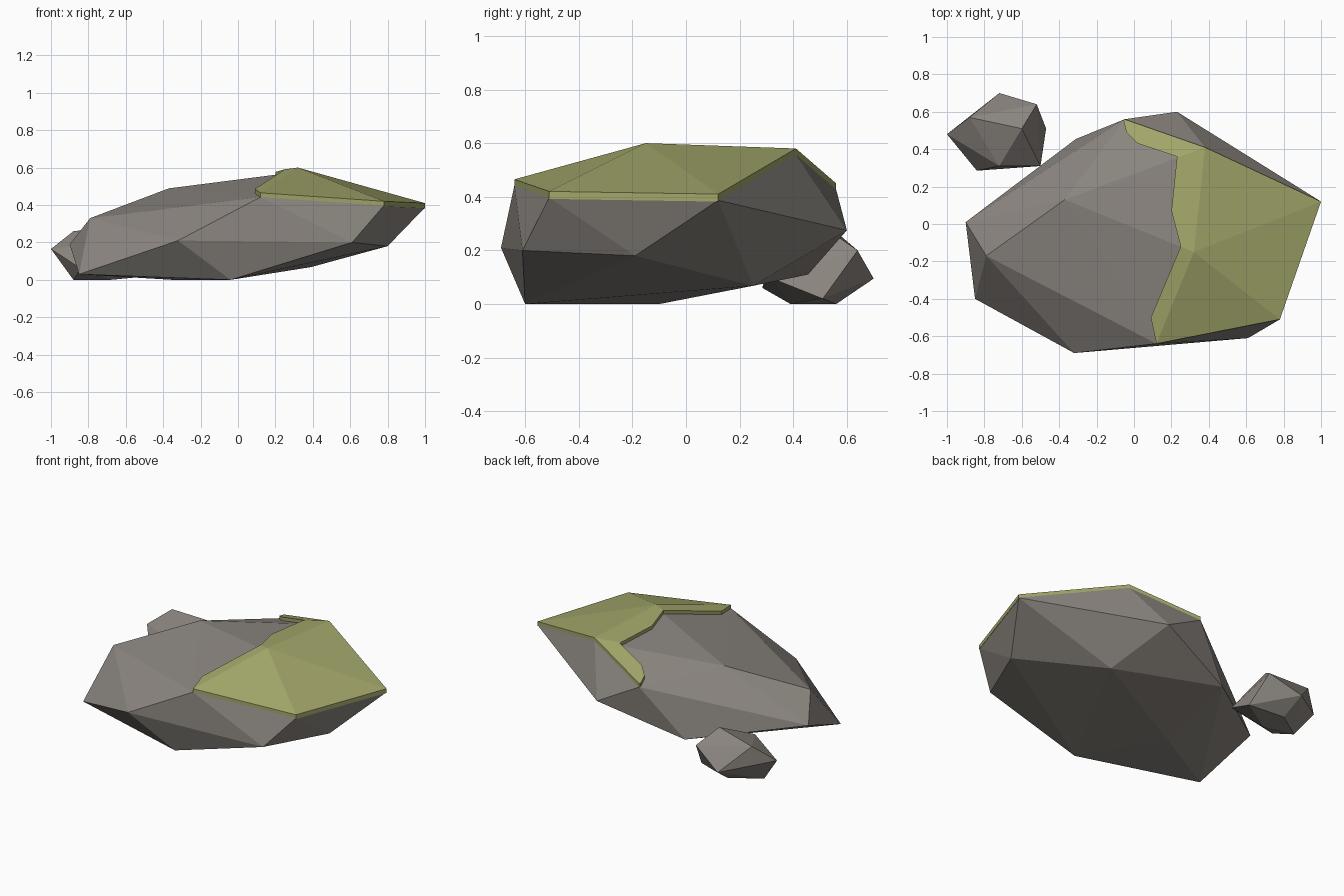
import bpy
import bmesh
from mathutils import Vector

cube = bpy.data.objects.get("Cube")
if cube:
    bpy.data.objects.remove(cube, do_unlink=True)


def make_material(name, rgb):
    mat = bpy.data.materials.new(name)
    mat.use_nodes = True
    colour = (*rgb, 1.0)
    mat.diffuse_color = colour
    mat.node_tree.nodes["Principled BSDF"].inputs["Base Color"].default_value = colour
    return mat


def add_object(name, bm, mat):
    bmesh.ops.recalc_face_normals(bm, faces=bm.faces[:])
    mesh = bpy.data.meshes.new(name)
    bm.to_mesh(mesh)
    bm.free()
    mesh.materials.append(mat)
    obj = bpy.data.objects.new(name, mesh)
    bpy.context.collection.objects.link(obj)
    return obj


def add_hull(name, points, mat):
    """Faceted stone: the convex hull of a few corner points."""
    bm = bmesh.new()
    for p in points:
        bm.verts.new(p)
    result = bmesh.ops.convex_hull(bm, input=bm.verts[:])
    unused = {g for g in result["geom_interior"] + result["geom_unused"]
              if isinstance(g, bmesh.types.BMVert)}
    bmesh.ops.delete(bm, geom=list(unused), context='VERTS')
    return add_object(name, bm, mat)


def lowered(points, drop):
    return [Vector(p) - Vector((0, 0, drop)) for p in points]


stone = make_material("grey stone", (0.26, 0.238, 0.215))
moss = make_material("olive moss", (0.37, 0.39, 0.145))

# Boulder: crown corners (shared with the moss) and lower corners
crown = [(0.12, -0.64, 0.465), (0.78, -0.51, 0.42), (1.0, 0.12, 0.41),
         (0.38, 0.41, 0.58), (-0.05, 0.56, 0.45), (0.32, -0.15, 0.60),
         (-0.37, 0.13, 0.512)]
flanks = [(-0.90, 0.01, 0.19), (-0.85, -0.40, 0.03), (-0.79, -0.17, 0.33),
          (-0.31, 0.455, 0.11), (0.23, 0.60, 0.275), (0.61, -0.61, 0.20),
          (-0.32, -0.69, 0.21), (0.80, -0.19, 0.18)]
base = [(-0.04, -0.60, 0), (-0.35, -0.10, 0), (0.39, 0.25, 0.068)]
add_hull("boulder", lowered(crown, 0.023) + flanks + base, stone)

# Small stone beside the boulder
add_hull("small_stone", [
    (-1.0, 0.48, 0.165), (-0.88, 0.57, 0.26), (-0.72, 0.70, 0.095),
    (-0.52, 0.64, 0.20), (-0.47, 0.51, 0.02), (-0.50, 0.31, 0.10),
    (-0.84, 0.285, 0.06), (-0.72, 0.31, 0.20), (-0.60, 0.51, 0.29),
    (-0.88, 0.44, 0), (-0.68, 0.39, 0), (-0.70, 0.56, 0)], stone)

# Moss: a thin slab over the crown, trimmed along a ragged edge
moss_cap = add_hull("moss_cap", crown + lowered(crown, 0.028), moss)
ragged_edge = [(0.14, -0.9), (0.12, -0.64), (0.09, -0.50), (0.25, -0.12),
               (0.20, 0.07), (0.23, 0.36), (0.02, 0.43), (-0.04, 0.49),
               (-0.06, 0.57), (-0.06, 0.9), (1.3, 0.9), (1.3, -0.9)]
bm = bmesh.new()
outline = bm.faces.new([bm.verts.new((x, y, 0.1)) for x, y in ragged_edge])
side = bmesh.ops.extrude_face_region(bm, geom=[outline], use_keep_orig=True)
bmesh.ops.translate(bm, vec=(0, 0, 0.8),
                    verts=[g for g in side["geom"] if isinstance(g, bmesh.types.BMVert)])
trimmer = add_object("moss_trimmer", bm, moss)
trimmer.hide_render = True

trim = moss_cap.modifiers.new("trim", 'BOOLEAN')
trim.operation = 'INTERSECT'
trim.solver = 'EXACT'
trim.object = trimmer
bpy.context.view_layer.objects.active = moss_cap
bpy.ops.object.modifier_apply(modifier=trim.name)
bpy.data.objects.remove(trimmer, do_unlink=True)
